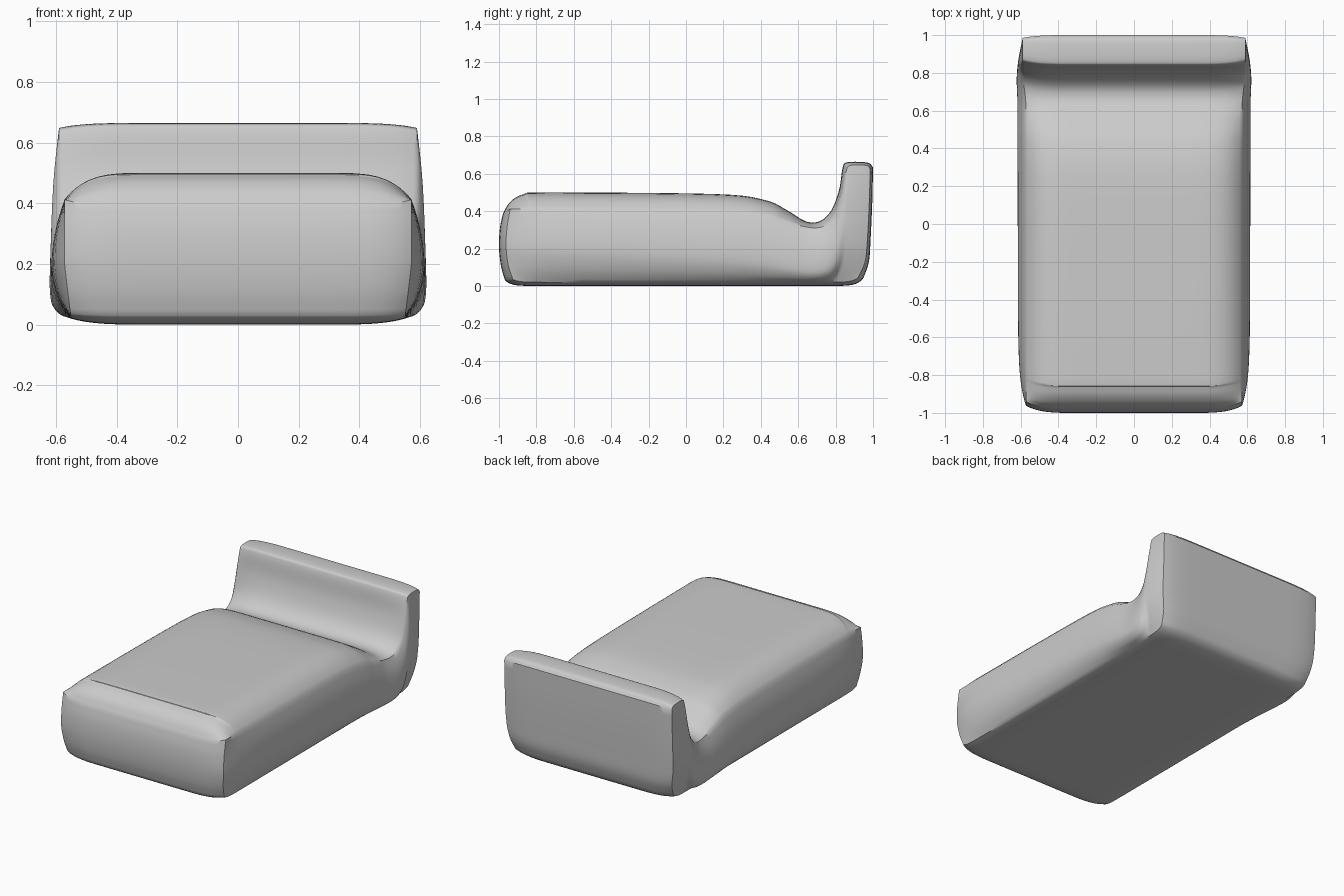
import bpy, bmesh
from mathutils import Vector

if "Cube" in bpy.data.objects:
    bpy.data.objects.remove(bpy.data.objects["Cube"])

# Side profiles: (y, z) on the centre line, then (y, z) on the outer edge
FRONT = [(-.968, .03, -.925, .035), (-.99, .11, -.95, .11), (-1, .21, -.962, .21),
         (-.995, .31, -.957, .31), (-.978, .39, -.94, .412)]
TOP = [(-.978, .39, -.94, .412), (-.94, .45, -.91, .412), (-.87, .49, -.84, .412),
       (-.74, .5, -.7, .412), (.15, .492, .15, .403), (.42, .46, .42, .38),
       (.54, .405, .54, .345), (.63, .35, .63, .318), (.69, .34, .7, .311),
       (.74, .362, .755, .33), (.785, .42, .80, .39), (.82, .52, .832, .5),
       (.838, .635, .857, .615), (.865, .662, .88, .645), (.97, .66, .965, .645),
       (1, .635, .985, .625)]
BACK = [(1, .635, .985, .625), (.996, .45, .98, .45), (.987, .25, .97, .25),
        (.978, .13, .957, .13), (.95, .045, .92, .045)]


def spline(pts, steps):
    """Catmull-Rom curve through the control points."""
    p = [Vector(q) for q in pts]
    p = [p[0] * 2 - p[1]] + p + [p[-1] * 2 - p[-2]]
    out = []
    for a, b, c, d in zip(p, p[1:], p[2:], p[3:]):
        for k in range(steps):
            t = k / steps
            out.append(.5 * (2 * b + (c - a) * t + (2 * a - 5 * b + 4 * c - d) * t ** 2
                             + (3 * b - a - 3 * c + d) * t ** 3))
    return out + [p[-2]]


def underside(top, a, d, base):
    """Bottom line with the same y spacing as the top line and rounded ends."""
    out = []
    for y, z in top:
        f = (y - top[0][0]) / (top[-1][0] - top[0][0])
        end = a[1] if f < .5 else d[1]
        out.append((a[0] + (d[0] - a[0]) * f, base + (end - base) * abs(2 * f - 1) ** 30))
    return out


def half_width(y, z):
    h = min(max((y - .62) / .2, 0), 1)
    return .548 + .024 * min(z / .2, 1) + .018 * h * h * (3 - 2 * h) * min(z / .3, 1)


def add_grid(bm, rows):
    vs = [[bm.verts.new(p) for p in r] for r in rows]
    for r, s in zip(vs, vs[1:]):
        for k in range(len(r) - 1):
            bm.faces.new((r[k], r[k + 1], s[k + 1], s[k]))


front, top, back = spline(FRONT, 4), spline(TOP, 5), spline(BACK, 4)
levels = [0, .25, .5, .6, .68, .75, .81, .86, .9, .93, .955, .98, 1]
split = lambda pts, k: [(p[k], p[k + 1]) for p in pts]
centre = [split(s, 0) for s in (front, top, back)]
edge = [split(s, 2) for s in (front, top, back)]
centre.append(underside(centre[1], centre[0][0], centre[2][-1], 0))
edge.append(underside(edge[1], edge[0][0], edge[2][-1], .02))
bm = bmesh.new()

# Front, top, back and underside, rounding down towards the outer edge
for cs, es in zip(centre, edge):
    rows = []
    for c, e in zip(cs, es):
        row = []
        for u in levels:
            w = max(0, (u - .5) / .5) ** 4
            row.append((u * half_width(*e), c[0] + (e[0] - c[0]) * w, c[1] + (e[1] - c[1]) * w))
        rows.append(row)
    add_grid(bm, rows)

# Bulging side panel spanned between the four edge lines
F, T, K, B = [[Vector((half_width(*e), *e)) for e in es] for es in edge]
K = K[::-1]
rows = []
for t, b in zip(T, B):
    f = (t.y - T[0].y) / (T[-1].y - T[0].y)
    row = []
    for k in range(len(F)):
        v = k / (len(F) - 1)
        p = b.lerp(t, v) + F[k].lerp(K[k], f) - F[0].lerp(K[0], f).lerp(F[-1].lerp(K[-1], f), v)
        p.x += .042 * (1 - (2 * v - 1) ** 2) * (1 - abs(2 * f - 1) ** 8)
        row.append(p)
    rows.append(row)
add_grid(bm, rows)

# Mirror to the other half and close the surface
bmesh.ops.mirror(bm, geom=bm.verts[:] + bm.edges[:] + bm.faces[:], axis='X', merge_dist=.0001)
bmesh.ops.remove_doubles(bm, verts=bm.verts[:], dist=.0002)
bmesh.ops.recalc_face_normals(bm, faces=bm.faces[:])
mesh = bpy.data.meshes.new("bed")
bm.to_mesh(mesh)
bm.free()
bed = bpy.data.objects.new("bed", mesh)
bpy.context.collection.objects.link(bed)
bpy.context.view_layer.objects.active = bed
bed.select_set(True)
bpy.ops.object.shade_smooth_by_angle(angle=.7)
